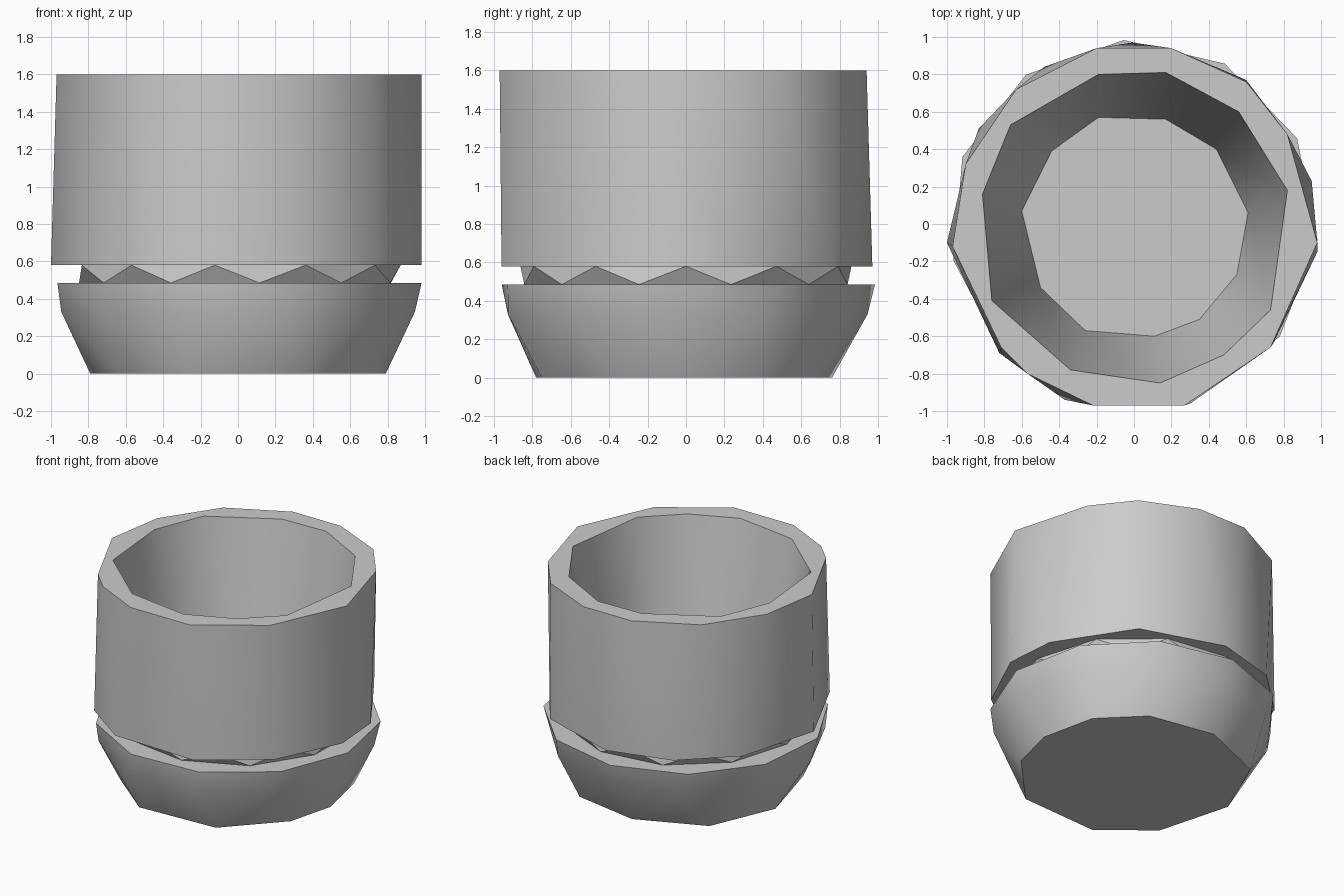
import bpy, bmesh, math

if "Cube" in bpy.data.objects:
    bpy.data.objects.remove(bpy.data.objects["Cube"])


def angle(p):
    return math.atan2(p[1], p[0]) % math.tau


def gon(n, r, phase, dy=0.0):
    """Regular polygon outline."""
    return [(r * math.cos(math.radians(phase) + i * math.tau / n),
             r * math.sin(math.radians(phase) + i * math.tau / n) + dy) for i in range(n)]


# Uneven faceted outlines, seen from above
rim_in = [(-.19, .80), (.17, .81), (.56, .60), (.82, .18), (.73, -.46), (.48, -.70),
          (.14, -.85), (-.34, -.78), (-.76, -.41), (-.81, .16), (-.66, .53)]
floor = [(-.19, .57), (.17, .56), (.44, .40), (.61, .06), (.55, -.27), (.35, -.51),
         (.11, -.60), (-.26, -.57), (-.50, -.34), (-.60, .07), (-.44, .39)]
rim_out = [(-.20, .94), (.20, .94), (.60, .76), (.82, .48), (.98, -.10), (.73, -.66),
           (.27, -.97), (-.22, -.97), (-.57, -.80), (-.71, -.66), (-.97, -.12),
           (-.90, .32), (-.63, .72)]
skirt = [(-.01, .97), (.60, .77), (.95, .23), (.98, -.15), (.75, -.63), (.30, -.96),
         (-.37, -.94), (-.72, -.69), (-1.0, -.10), (-.83, .51), (-.48, .84)]
base = [(.34, -.75), (.70, -.37), (.79, -.02), (.70, .39), (.42, .67), (-.08, .76),
        (-.58, .55), (-.79, .06), (-.64, -.49), (-.28, -.78)]
dish_rim = gon(11, .985, -5)
dish_mid = gon(11, .955, -8, -.01)

# Profile from the inside floor, over the rim and down to the base
rings = [(floor, .12), (rim_in, 1.6), (rim_out, 1.6), (skirt, .58),
         (gon(11, .87, 0), .58), (gon(11, .85, 16), .485),
         (dish_rim, .485), (dish_mid, .33), (base, 0)]

bm = bmesh.new()


def make_ring(points, z):
    return [bm.verts.new((x, y, z)) for x, y in sorted(points, key=angle)]


def loft(a, b):
    """Join two outlines with different corner counts by walking around both."""
    def turned(ring, i):
        return angle(ring[i % len(ring)].co) + math.tau * (i // len(ring))
    i = j = 0
    while i < len(a) or j < len(b):
        va, vb = a[i % len(a)], b[j % len(b)]
        mid_a = turned(a, i) + turned(a, i + 1)
        mid_b = turned(b, j) + turned(b, j + 1)
        if j == len(b) or (i < len(a) and mid_a <= mid_b):
            i += 1
            bm.faces.new((va, a[i % len(a)], vb))
        else:
            j += 1
            bm.faces.new((va, b[j % len(b)], vb))


loops = [make_ring(p, z) for p, z in rings]
for a, b in zip(loops, loops[1:]):
    loft(a, b)
bm.faces.new(loops[0])
bm.faces.new(loops[-1])
bmesh.ops.recalc_face_normals(bm, faces=bm.faces)

# Pot body with its attached saucer
mesh = bpy.data.meshes.new("plant_pot")
bm.to_mesh(mesh)
bm.free()
pot = bpy.data.objects.new("plant_pot", mesh)
bpy.context.collection.objects.link(pot)
bpy.context.view_layer.objects.active = pot
pot.select_set(True)
bpy.ops.object.shade_smooth_by_angle(angle=math.radians(40))
